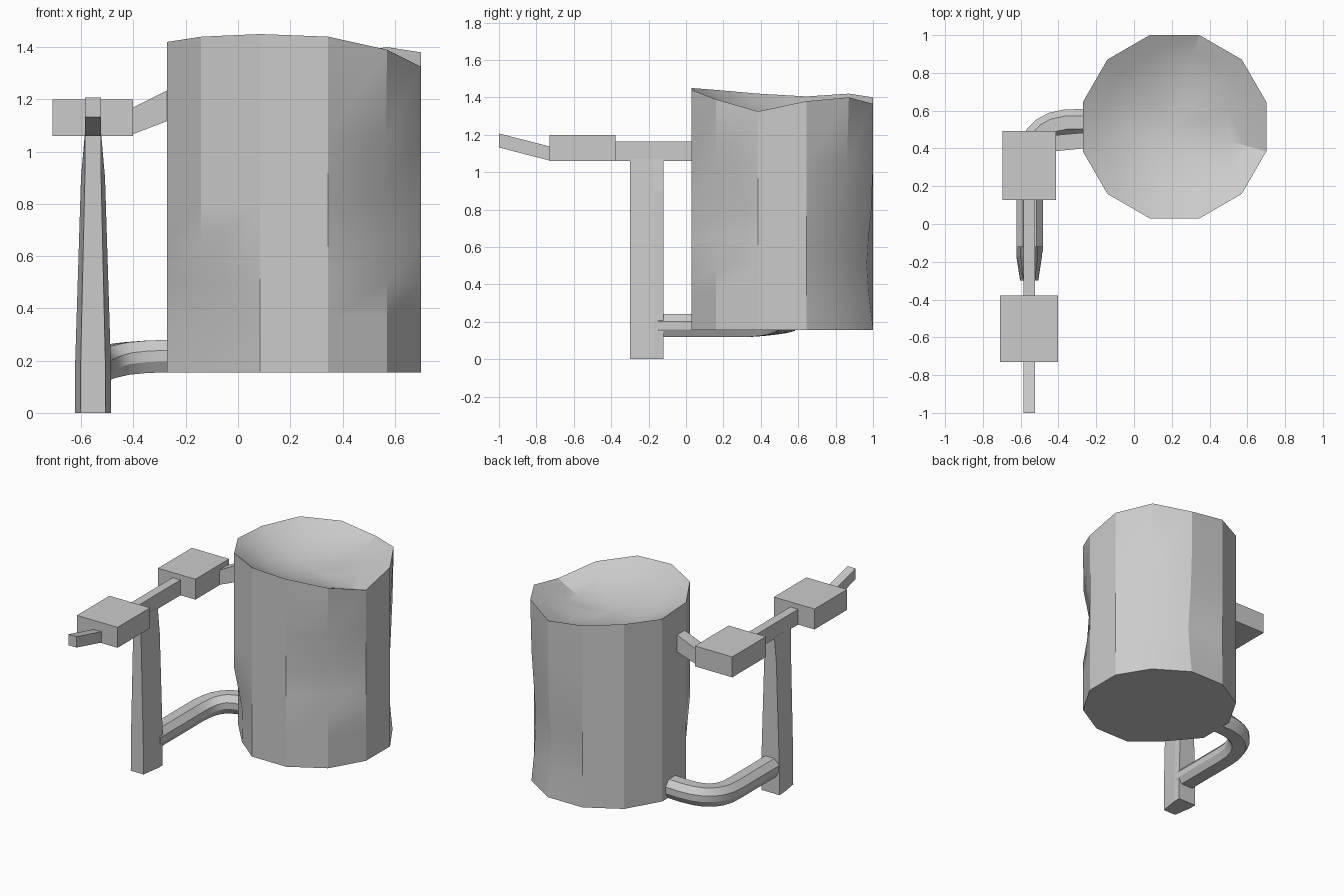
import bpy, bmesh, math
from mathutils import Vector

if "Cube" in bpy.data.objects:
    bpy.data.objects.remove(bpy.data.objects["Cube"])


def loft(name, rings, cap_start=True, cap_end=True, apex=None, smooth=None):
    """Skin a list of equal-length closed rings; optional dished cap at the end."""
    bm = bmesh.new()
    vs = [[bm.verts.new(p) for p in r] for r in rings]
    n = len(rings[0])
    for a, b in zip(vs, vs[1:]):
        for i in range(n):
            j = (i + 1) % n
            bm.faces.new((a[i], a[j], b[j], b[i]))
    if cap_start:
        bm.faces.new(vs[0][::-1])
    if apex:
        c = bm.verts.new(apex)
        for i in range(n):
            bm.faces.new((vs[-1][i], vs[-1][(i + 1) % n], c))
    elif cap_end:
        bm.faces.new(vs[-1])
    bmesh.ops.recalc_face_normals(bm, faces=bm.faces)
    me = bpy.data.meshes.new(name)
    bm.to_mesh(me)
    bm.free()
    ob = bpy.data.objects.new(name, me)
    bpy.context.collection.objects.link(ob)
    if smooth:
        bpy.ops.object.select_all(action='DESELECT')
        ob.select_set(True)
        bpy.context.view_layer.objects.active = ob
        bpy.ops.object.shade_smooth_by_angle(angle=math.radians(smooth))
    return ob


def box(name, x, y, z):
    return loft(name, [[(x[0], y[0], h), (x[1], y[0], h), (x[1], y[1], h), (x[0], y[1], h)] for h in z])


# Dented twelve-sided canister with an uneven rim and sunken lid
CX, CY, R = 0.215, 0.515, 0.503
rim = [1.38, 1.40, 1.365, 1.40, 1.42, 1.405, 1.42, 1.44, 1.45, 1.44, 1.39, 1.325]
levels = [0.155, 0.36, 0.5, 0.65, 0.8, 1.05]
# corner: (dent direction, depth at each level)
dents = {7: ((1, .25), (.05, .055, .03, 0, 0, 0)),
         10: ((-1, .4), (0, 0, 0, .025, .05, .005)),
         1: ((-.2, -1), (.01, .035, .042, .04, .03, .01)),
         2: ((0, -1), (0, .025, .035, .025, .01, 0))}


def can_point(k, z, scale=1.0, level=None):
    a = math.radians(15 + 30 * k)
    x, y = CX + R * scale * math.cos(a), CY + R * scale * math.sin(a)
    if level is not None and k in dents:
        (dx, dy), depth = dents[k]
        x, y = x + dx * depth[level], y + dy * depth[level]
    return (x, y, z)


rings = [[can_point(k, z, level=i) for k in range(12)] for i, z in enumerate(levels)]
rings.append([can_point(k, rim[k]) for k in range(12)])
for scale, drop in ((0.8, 0.05), (0.6, 0.09), (0.3, 0.12)):
    rings.append([can_point(k, 1.40 + (rim[k] - 1.40) * scale ** 1.5 - drop, scale)
                  for k in range(12)])
loft("canister", rings, apex=(CX, CY, 1.27), smooth=25)

# Tapered six-sided post
post = []
for z, front, back in ((0, .048, .068), (0.2, .047, .068), (0.9, .031, .046), (1.07, .03, .031)):
    cx = -0.555
    post.append([(cx - front, -.30, z), (cx + front, -.30, z), (cx + back, -.17, z),
                 (cx + back, -.12, z), (cx - back, -.12, z), (cx - back, -.17, z)])
loft("post", post)

# Lower rail curving round to the canister
path = [Vector(p) for p in ((-.552, -.15, .18), (-.552, .27, .18), (-.549, .35, .182),
        (-.535, .41, .187), (-.512, .46, .194), (-.475, .497, .201), (-.43, .522, .208),
        (-.36, .537, .214), (-.29, .538, .217), (-.2, .538, .217))]
section = [(-.035, .062), (.035, .062), (.07, .022), (.07, -.02),
           (.045, -.062), (-.045, -.062), (-.07, -.02), (-.07, .022)]
rail = []
for i, p in enumerate(path):
    t = path[min(i + 1, len(path) - 1)] - path[max(i - 1, 0)]
    side = Vector((t.y, -t.x, 0)).normalized()
    rail.append([p + side * s + Vector((0, 0, h)) for s, h in section])
loft("lower_rail", rail, smooth=25)

# Top bar with two blocks
box("top_bar", (-.585, -.525), (-.40, .15), (1.06, 1.165))
box("front_block", (-.71, -.402), (-.73, -.378), (1.06, 1.20))
box("rear_block", (-.695, -.412), (.127, .492), (1.06, 1.20))

# Raised tip at the front of the bar
loft("front_tip", [[(-.585, y, z), (-.525, y, z), (-.525, y, z + .075), (-.585, y, z + .075)]
                   for y, z in ((-1, 1.132), (-.72, 1.06))])

# Sloping arm joining the rear block to the canister
loft("upper_arm", [[(x, y0, z), (x, y1, z), (x, y1, z + h), (x, y0, z + h)]
                   for x, y0, y1, z, h in ((-.42, .385, .47, 1.06, .10),
                                           (-.25, .402, .485, 1.125, .12))])
